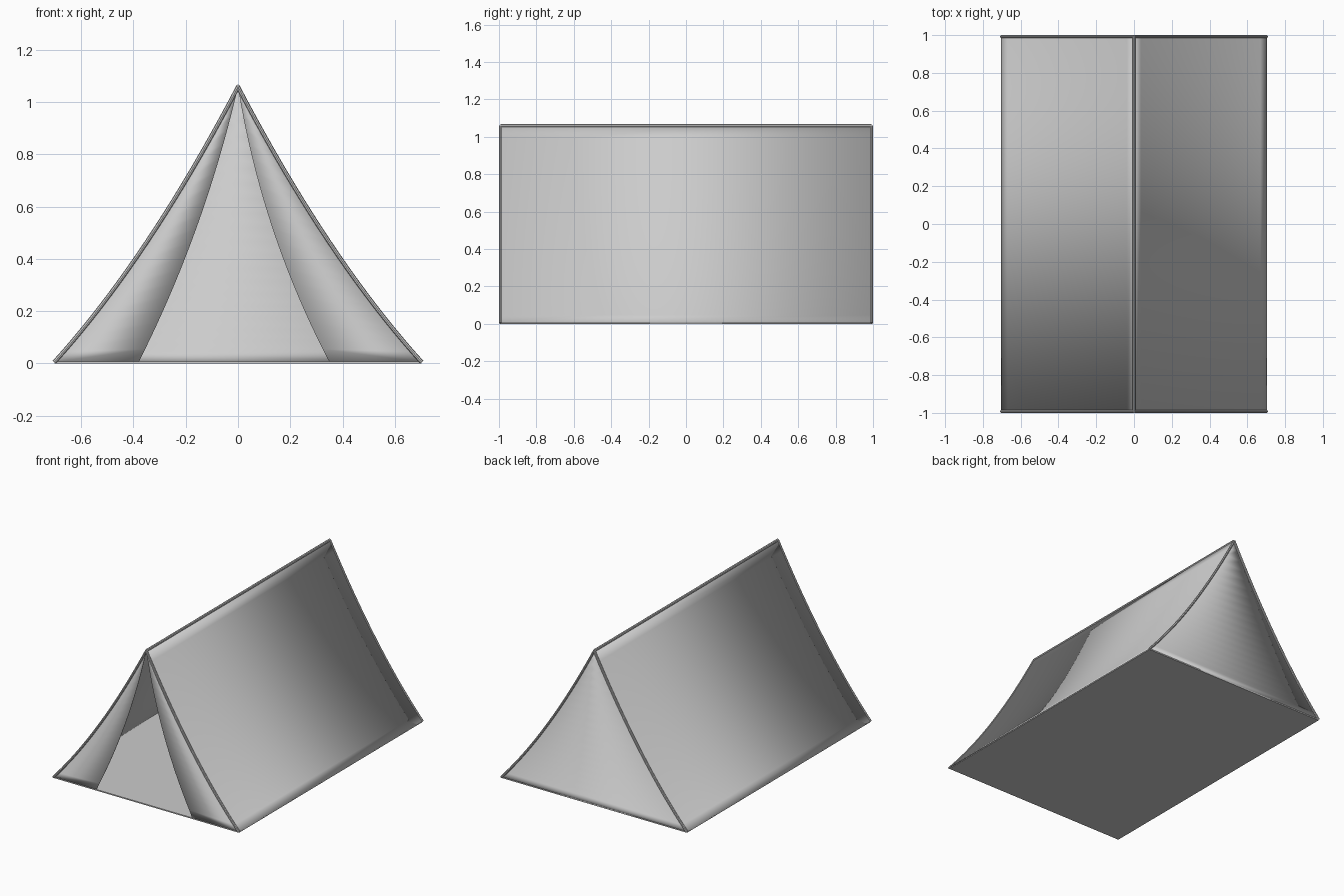
import bpy, bmesh, math
from mathutils import Vector

cube = bpy.data.objects.get("Cube")
if cube:
    bpy.data.objects.remove(cube, do_unlink=True)

canvas = bpy.data.materials.new("light grey canvas")
canvas.use_nodes = True
GREY = (0.6, 0.6, 0.6, 1)
canvas.diffuse_color = GREY
canvas.node_tree.nodes["Principled BSDF"].inputs["Base Color"].default_value = GREY

STEPS = 20
END = 0.992          # y of the end walls
APEX = (0, 1.058)


def bend(p0, p1, p2):
    """Points of a quadratic curve in the x-z plane."""
    pts = []
    for i in range(STEPS + 1):
        t = i / STEPS
        a, b, c = (1 - t) ** 2, 2 * t * (1 - t), t * t
        pts.append((a * p0[0] + b * p1[0] + c * p2[0],
                    a * p0[1] + b * p1[1] + c * p2[1]))
    return pts


def mirrored(pts):
    return [(-x, z) for x, z in pts]


def place(pts, y):
    return [Vector((x, y, z)) for x, z in pts]


def finish(obj):
    obj.data.materials.append(canvas)
    bpy.ops.object.select_all(action='DESELECT')
    obj.select_set(True)
    bpy.context.view_layer.objects.active = obj
    bpy.ops.object.shade_smooth_by_angle(angle=math.radians(35))


def sheet(name, row_a, row_b, thickness):
    """Cloth stretched between two rows of points."""
    bm = bmesh.new()
    va = [bm.verts.new(p) for p in row_a]
    vb = [bm.verts.new(p) for p in row_b]
    for i in range(len(va) - 1):
        bm.faces.new((va[i], va[i + 1], vb[i + 1], vb[i]))
    bmesh.ops.remove_doubles(bm, verts=bm.verts[:], dist=1e-5)
    bmesh.ops.recalc_face_normals(bm, faces=bm.faces[:])
    mesh = bpy.data.meshes.new(name)
    bm.to_mesh(mesh)
    bm.free()
    obj = bpy.data.objects.new(name, mesh)
    bpy.context.collection.objects.link(obj)
    mod = obj.modifiers.new("thickness", 'SOLIDIFY')
    mod.thickness = thickness
    mod.offset = 0
    finish(obj)


def piping(name, points, radius):
    """Round seam running along a row of points."""
    bm = bmesh.new()
    rings = []
    for i, p in enumerate(points):
        d = points[min(i + 1, len(points) - 1)] - points[max(i - 1, 0)]
        turn = d.to_track_quat('Z', 'Y')
        rings.append([bm.verts.new(p + turn @ Vector((
            radius * math.cos(k * math.tau / 8),
            radius * math.sin(k * math.tau / 8), 0))) for k in range(8)])
    for r, s in zip(rings, rings[1:]):
        for k in range(8):
            bm.faces.new((r[k], r[(k + 1) % 8], s[(k + 1) % 8], s[k]))
    bm.faces.new(rings[0])
    bm.faces.new(rings[-1])
    bmesh.ops.recalc_face_normals(bm, faces=bm.faces[:])
    mesh = bpy.data.meshes.new(name)
    bm.to_mesh(mesh)
    bm.free()
    obj = bpy.data.objects.new(name, mesh)
    bpy.context.collection.objects.link(obj)
    finish(obj)


# Sagging roof outline and the two door edges
left_edge = bend((0.703, 0.005), (0.345, 0.4), APEX)
right_edge = mirrored(left_edge)
left_door = bend((0.35, 0.005), (0.09, 0.5), APEX)
right_door = mirrored(bend((0.38, 0.005), (0.13, 0.5), APEX))

# Roof panels with piped seams at both ends
for side, edge in (("left", left_edge), ("right", right_edge)):
    sheet(side + "_roof_panel", place(edge, -END), place(edge, END), 0.006)
    for end, y in (("front", -END), ("back", END)):
        piping(f"{side}_{end}_seam", place(edge, y), 0.008)

# Ridge seam
piping("ridge_seam", [Vector((0, y, APEX[1])) for y in (-END, END)], 0.009)

# Front door flaps and closed back wall
sheet("left_door_flap", place(left_edge, -END + 0.003), place(left_door, -END + 0.003), 0.004)
sheet("right_door_flap", place(right_edge, -END + 0.003), place(right_door, -END + 0.003), 0.004)
sheet("back_wall", place(left_edge, END - 0.003), place(right_edge, END - 0.003), 0.004)

# Ground sheet
bpy.ops.mesh.primitive_cube_add(size=1, location=(0, 0, 0.004))
floor = bpy.context.object
floor.name = "ground_sheet"
floor.scale = (1.404, 2 * END, 0.008)
bpy.ops.object.transform_apply(location=False, rotation=False, scale=True)
finish(floor)
